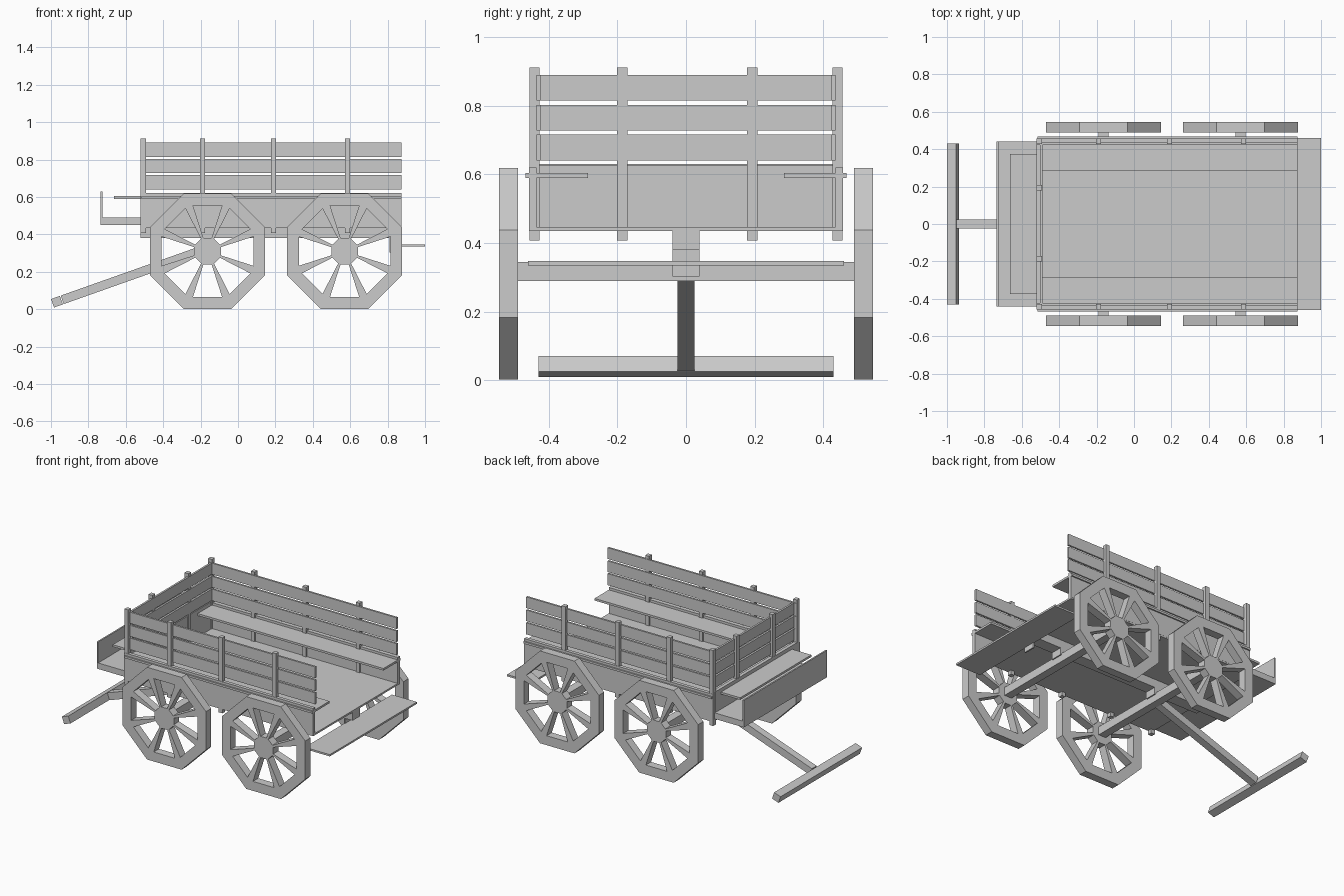
import bpy, bmesh, math
from mathutils import Vector

if "Cube" in bpy.data.objects:
    bpy.data.objects.remove(bpy.data.objects["Cube"])


def box(name, x, y, z):
    """Axis-aligned box from (min, max) ranges."""
    bm = bmesh.new()
    bmesh.ops.create_cube(bm, size=1)
    for v in bm.verts:
        v.co = Vector([(r[0] + r[1]) / 2 + c * (r[1] - r[0]) for c, r in zip(v.co, (x, y, z))])
    return finish(name, bm)


def finish(name, bm):
    bmesh.ops.recalc_face_normals(bm, faces=bm.faces)
    me = bpy.data.meshes.new(name)
    bm.to_mesh(me)
    bm.free()
    ob = bpy.data.objects.new(name, me)
    bpy.context.collection.objects.link(ob)
    return ob


def sides(name, x, y, z):
    """Matching boxes on the left and right of the wagon."""
    box(name + "_front", x, (-y[1], -y[0]), z)
    box(name + "_back", x, y, z)


def wheel(name, cx, y0, y1, cz=0.31):
    """Octagonal plate with eight tapered openings, leaving rim, spokes and hub."""
    bm = bmesh.new()

    def pt(k, t, d):  # t along side k, d outward from the centre
        a = k * math.pi / 4
        return bm.verts.new((cx + d * math.cos(a) - t * math.sin(a), y0,
                             cz + d * math.sin(a) + t * math.cos(a)))
    half = 0.308 * math.tan(math.pi / 8)
    hub = bm.verts.new((cx, y0, cz))
    rim = [pt(k, -half, 0.308) for k in range(8)]
    out = [(pt(k, -0.078, 0.245), pt(k, 0.078, 0.245)) for k in range(8)]
    inn = [(pt(k, -0.022, 0.071), pt(k, 0.022, 0.071)) for k in range(8)]
    for k in range(8):
        n = (k + 1) % 8
        bm.faces.new((rim[k], rim[n], out[k][1], out[k][0]))
        bm.faces.new((rim[n], out[n][0], out[k][1]))
        bm.faces.new((out[k][1], out[n][0], inn[n][0], inn[k][1]))
        bm.faces.new((hub, inn[k][0], inn[k][1]))
        bm.faces.new((hub, inn[k][1], inn[n][0]))
    ext = bmesh.ops.extrude_face_region(bm, geom=bm.faces[:], use_keep_orig=True)
    for v in ext["geom"]:
        if isinstance(v, bmesh.types.BMVert):
            v.co.y = y1
    finish(name, bm)


# Wheels, axles and axle blocks
for tag, cx in (("front", -0.163), ("rear", 0.57)):
    wheel(tag + "_wheel_near", cx, -0.545, -0.49)
    wheel(tag + "_wheel_far", cx, 0.49, 0.545)
    box(tag + "_axle", (cx - 0.027, cx + 0.027), (-0.495, 0.495), (0.29, 0.345))
    box(tag + "_axle_block", (cx - 0.035, cx + 0.035), (-0.04, 0.04), (0.335, 0.385))

# Bed floor and centre beam
box("floor", (-0.52, 0.875), (-0.457, 0.457), (0.435, 0.447))
box("centre_beam", (-0.52, 0.875), (-0.04, 0.04), (0.38, 0.436))

# Lower panels and benches
sides("side_panel", (-0.52, 0.875), (0.435, 0.458), (0.445, 0.62))
box("end_panel", (-0.521, -0.497), (-0.435, 0.435), (0.445, 0.628))
sides("bench", (-0.515, 0.875), (0.285, 0.467), (0.59, 0.604))

# Upper slats
for i, z in enumerate(((0.64, 0.717), (0.728, 0.802), (0.815, 0.89))):
    sides(f"side_slat_{i}", (-0.515, 0.875), (0.423, 0.436), z)
    box(f"end_slat_{i}", (-0.503, -0.49), (-0.43, 0.43), z)

# Posts
for i, x in enumerate((-0.506, -0.19, 0.19, 0.586)):
    sides(f"side_post_{i}", (x - 0.014, x + 0.014), (0.427, 0.456), (0.408, 0.912))
for i, y in enumerate((-0.186, 0.193)):
    box(f"end_post_{i}", (-0.52, -0.492), (y - 0.015, y + 0.015), (0.408, 0.912))

# Driver's seat, foot platform and front board
box("seat", (-0.663, -0.515), (-0.375, 0.375), (0.59, 0.604))
box("foot_platform", (-0.73, -0.52), (-0.44, 0.44), (0.45, 0.49))
box("front_board", (-0.735, -0.725), (-0.44, 0.44), (0.45, 0.63))

# Rear step and its hanger
box("rear_step", (0.815, 1.0), (-0.46, 0.46), (0.335, 0.347))
box("step_hanger", (0.81, 0.82), (-0.04, 0.04), (0.303, 0.385))

# Sloping drawbar with cross handle
slope = math.radians(-19.5)
bar = box("drawbar", (0.03, 0.82), (-0.025, 0.025), (-0.024, 0.024))
grip = box("handle", (-0.025, 0.025), (-0.43, 0.43), (-0.024, 0.024))
for ob in (bar, grip):
    ob.location = (-0.968, 0, 0.04)
    ob.rotation_euler.y = slope
